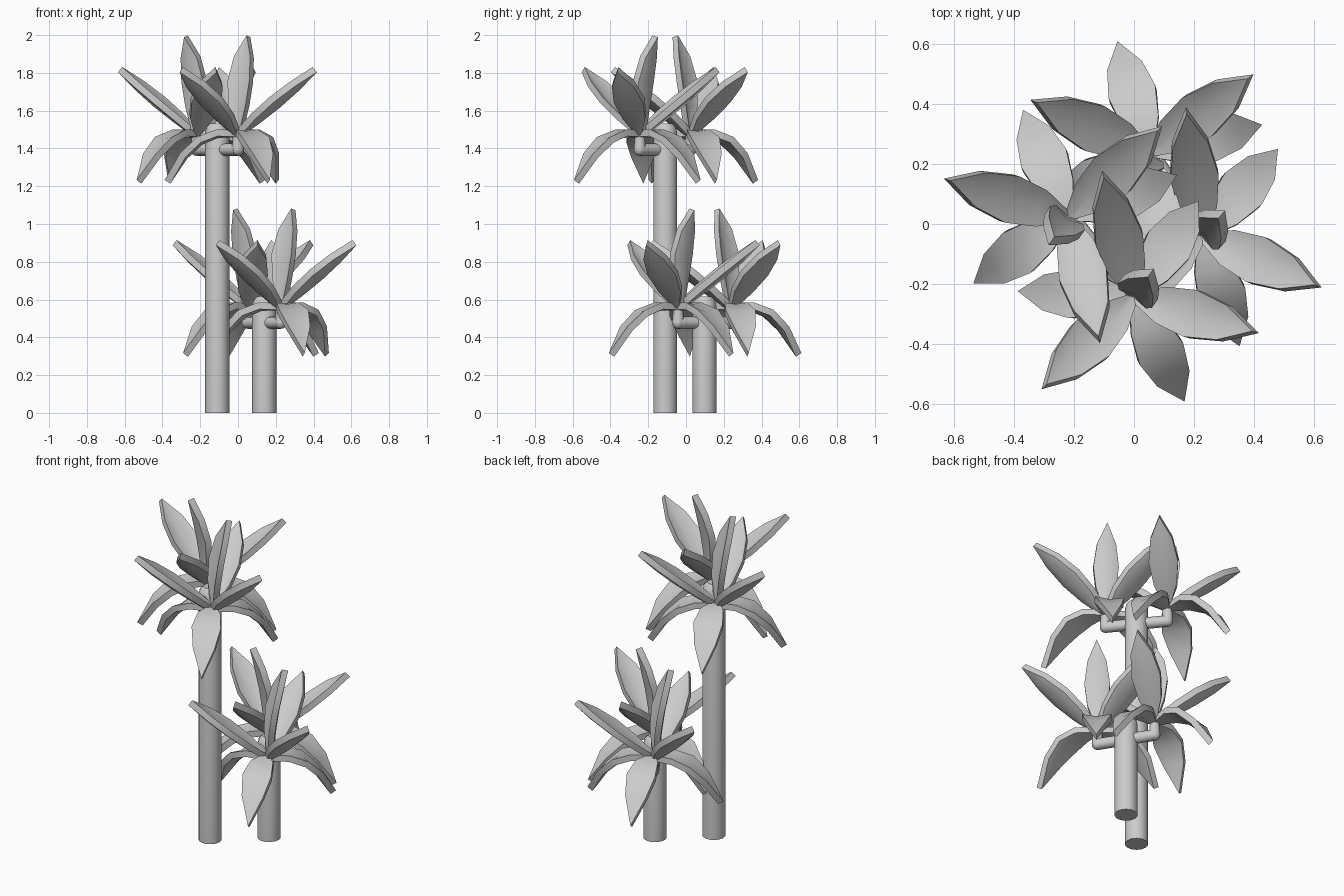
import bpy
import bmesh
from math import radians
from mathutils import Matrix, Vector

cube = bpy.data.objects.get("Cube")
if cube:
    bpy.data.objects.remove(cube, do_unlink=True)

grey = bpy.data.materials.new("plain_grey")
grey.use_nodes = True
colour = (0.6, 0.6, 0.6, 1)
grey.diffuse_color = colour
grey.node_tree.nodes["Principled BSDF"].inputs["Base Color"].default_value = colour

# Leaf centre lines as (outward, up), and half widths along them
RISING = [(0, 0), (0.1, 0.08), (0.205, 0.163), (0.312, 0.25), (0.412, 0.335)]
STEEP = [(0, 0), (0.002, 0.13), (0.018, 0.26), (0.048, 0.39), (0.082, 0.503)]
DROOPING = [(0, 0), (0.11, 0), (0.21, -0.04), (0.3, -0.125), (0.388, -0.263)]
WIDTHS = [0.015, 0.063, 0.081, 0.06, 0.0]
THICKNESS = 0.036

# Path, fold depth and width factor of each kind of leaf
LEAVES = {
    "rising": (RISING, 0.36, 1),
    "drooping": (DROOPING, 0.15, 1),
    "steep": (STEEP, 0.36, 0.87),
}


def finish(name, bm):
    bmesh.ops.remove_doubles(bm, verts=bm.verts, dist=0.0005)
    bmesh.ops.recalc_face_normals(bm, faces=bm.faces)
    mesh = bpy.data.meshes.new(name)
    bm.to_mesh(mesh)
    bm.free()
    mesh.materials.append(grey)
    obj = bpy.data.objects.new(name, mesh)
    bpy.context.collection.objects.link(obj)
    bpy.ops.object.select_all(action='DESELECT')
    obj.select_set(True)
    bpy.context.view_layer.objects.active = obj
    bpy.ops.object.shade_smooth_by_angle(angle=radians(42))


def leaf(name, kind, centre, heading):
    """Thick pointed leaf with a folded midrib."""
    path, fold, factor = LEAVES[kind]
    bm = bmesh.new()
    place = Matrix.Translation(centre) @ Matrix.Rotation(radians(heading), 4, 'Z')
    pts = [Vector((r, 0, z)) for r, z in path]
    rings = []
    for i, (p, width) in enumerate(zip(pts, WIDTHS)):
        w = width * factor
        along = (pts[min(i + 1, len(pts) - 1)] - pts[max(i - 1, 0)]).normalized()
        up = along.cross(Vector((0, 1, 0)))
        dip = -w * fold
        section = [(-w, 0), (0, dip), (w, 0),
                   (w, -THICKNESS), (0, dip - THICKNESS), (-w, -THICKNESS)]
        rings.append([bm.verts.new(place @ (p + Vector((0, y, 0)) + up * (h - dip / 2)))
                      for y, h in section])
    for a, b in zip(rings, rings[1:]):
        for k in range(6):
            n = (k + 1) % 6
            bm.faces.new((a[k], a[n], b[n], b[k]))
    for ring in (rings[0], rings[-1]):
        bm.faces.new((ring[0], ring[1], ring[4], ring[5]))
        bm.faces.new((ring[1], ring[2], ring[3], ring[4]))
    bmesh.ops.dissolve_degenerate(bm, dist=0.0005, edges=bm.edges)
    finish(name, bm)


def tube(bm, start, end, start_radius, end_radius):
    turn = (end - start).to_track_quat('Z', 'Y').to_matrix().to_4x4()
    bmesh.ops.create_cone(bm, cap_ends=True, segments=12, radius1=start_radius,
                          radius2=end_radius, depth=(end - start).length,
                          matrix=Matrix.Translation((start + end) / 2) @ turn)


def trunk(name, x, y, height):
    """Post with a rounded top."""
    bm = bmesh.new()
    profile = [(0, 0), (0.064, 0), (0.064, height - 0.05),
               (0.056, height - 0.018), (0.036, height), (0, height)]
    edge = [bm.verts.new((x + r, y, z)) for r, z in profile]
    edges = [bm.edges.new(pair) for pair in zip(edge, edge[1:])]
    bmesh.ops.spin(bm, geom=edge + edges, cent=(x, y, 0), axis=(0, 0, 1),
                   angle=radians(360), steps=14)
    finish(name, bm)


def branch(name, x, y, centre):
    """Side arm that turns up into a crown of leaves."""
    bm = bmesh.new()
    low = centre - Vector((0, 0, 0.103))
    tube(bm, Vector((x, y, low.z)), low, 0.032, 0.032)
    tube(bm, low, centre - Vector((0, 0, 0.015)), 0.032, 0.025)
    bmesh.ops.create_uvsphere(bm, u_segments=12, v_segments=8, radius=0.032,
                              matrix=Matrix.Translation(low))
    finish(name, bm)


def tree(name, x, y, height, turn, reach):
    trunk(name + "_trunk", x, y, height)
    # Each crown: arm direction, then the headings of its leaves
    crowns = {
        "front": (-51, {"rising": (-16, 104, 225), "drooping": (-64, 177, 56), "steep": (55,)}),
        "back": (129, {"rising": (163, 44, -76), "drooping": (113, 215, 21), "steep": (235,)}),
    }
    for side, (arm, kinds) in crowns.items():
        offset = Matrix.Rotation(radians(arm + turn), 3, 'Z') @ Vector((reach, 0, 0))
        centre = Vector((x, y, height - 0.037)) + offset
        label = f"{name}_{side}"
        branch(label + "_branch", x, y, centre)
        for kind, headings in kinds.items():
            for i, heading in enumerate(headings):
                leaf(f"{label}_{kind}_leaf_{i + 1}", kind, centre, heading + turn)


tree("tall", -0.11, -0.11, 1.533, 0, 0.173)
tree("short", 0.139, 0.098, 0.617, -7, 0.165)
